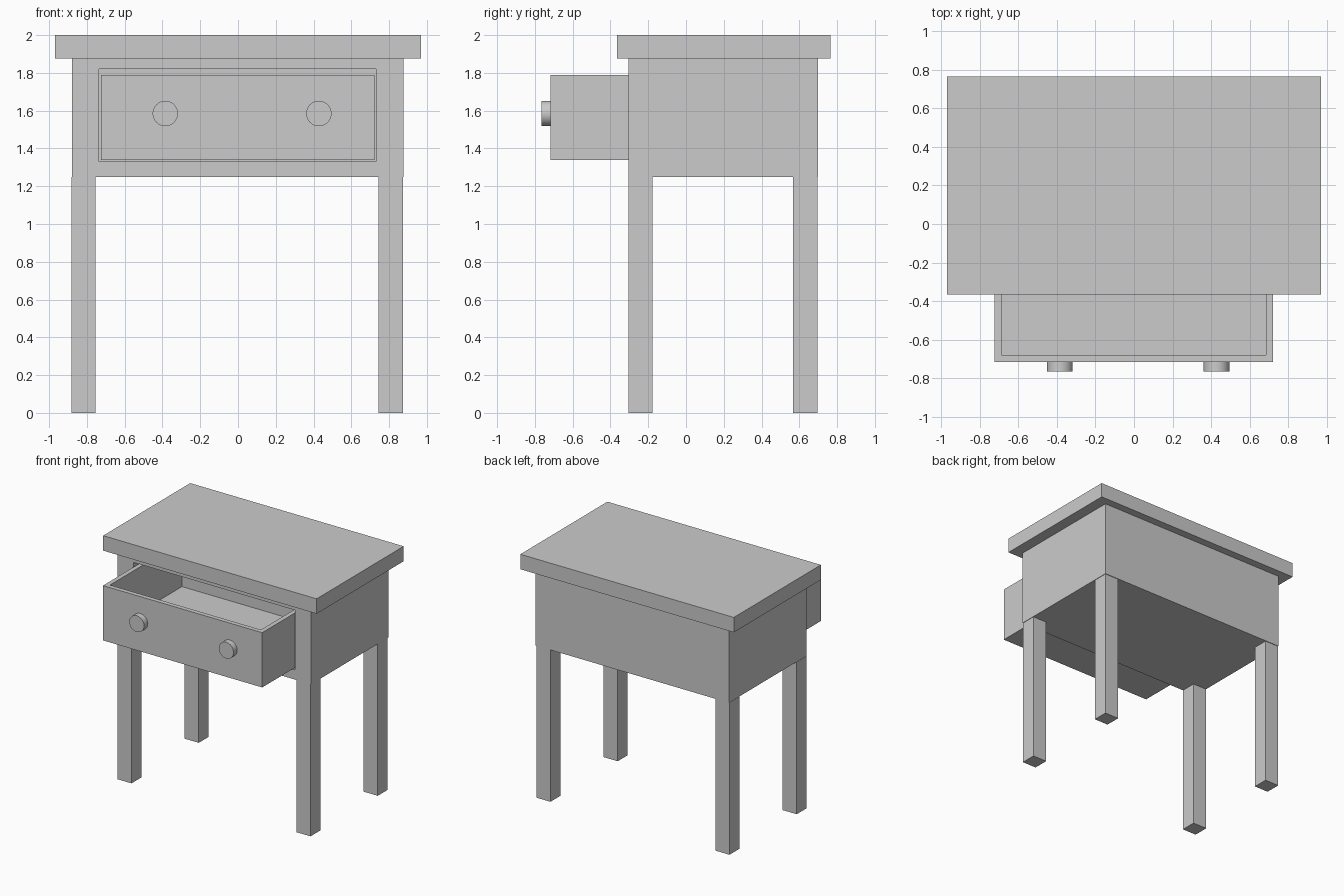
import bpy, bmesh, math
from mathutils import Matrix, Vector

if "Cube" in bpy.data.objects:
    bpy.data.objects.remove(bpy.data.objects["Cube"])


def box(name, lo, hi):
    """Axis-aligned box between two corners."""
    lo, hi = Vector(lo), Vector(hi)
    bm = bmesh.new()
    bmesh.ops.create_cube(bm, size=1)
    bmesh.ops.scale(bm, vec=hi - lo, verts=bm.verts)
    bmesh.ops.translate(bm, vec=(lo + hi) / 2, verts=bm.verts)
    return finish(name, bm)


def finish(name, bm):
    mesh = bpy.data.meshes.new(name)
    bm.to_mesh(mesh)
    bm.free()
    obj = bpy.data.objects.new(name, mesh)
    bpy.context.collection.objects.link(obj)
    return obj


def hollow(target, lo, hi):
    """Cut a box-shaped recess into the target."""
    cutter = box(target.name + "_cutter", lo, hi)
    cutter.hide_render = True
    cutter.hide_viewport = True
    cutter.display_type = 'WIRE'
    mod = target.modifiers.new("recess", 'BOOLEAN')
    mod.operation = 'DIFFERENCE'
    mod.solver = 'EXACT'
    mod.object = cutter


# Table top
box("table_top", (-0.97, -0.365, 1.877), (0.97, 0.765, 2.0))

# Cabinet with the drawer opening in its front
cabinet = box("cabinet", (-0.88, -0.305, 1.25), (0.877, 0.70, 1.877))
hollow(cabinet, (-0.735, -0.5, 1.33), (0.73, 0.66, 1.82))

# Four square legs
for side, x in (("left", -0.882), ("right", 0.745)):
    for end, y in (("front", -0.305), ("back", 0.567)):
        box(f"{end}_{side}_leg", (x, y, 0), (x + 0.128, y + 0.128, 1.25))

# Open-topped drawer, pulled out
drawer = box("drawer", (-0.725, -0.717, 1.34), (0.722, 0.29, 1.79))
hollow(drawer, (-0.688, -0.68, 1.42), (0.685, 0.255, 2.2))

# Round knobs
for side, x in (("left", -0.385), ("right", 0.428)):
    bm = bmesh.new()
    place = Matrix.Translation((x, -0.74, 1.585)) @ Matrix.Rotation(math.pi / 2, 4, 'X')
    bmesh.ops.create_cone(bm, cap_ends=True, segments=32, radius1=0.067,
                          radius2=0.067, depth=0.05, matrix=place)
    knob = finish(f"{side}_knob", bm)
    bpy.ops.object.select_all(action='DESELECT')
    knob.select_set(True)
    bpy.context.view_layer.objects.active = knob
    bpy.ops.object.shade_smooth_by_angle()
